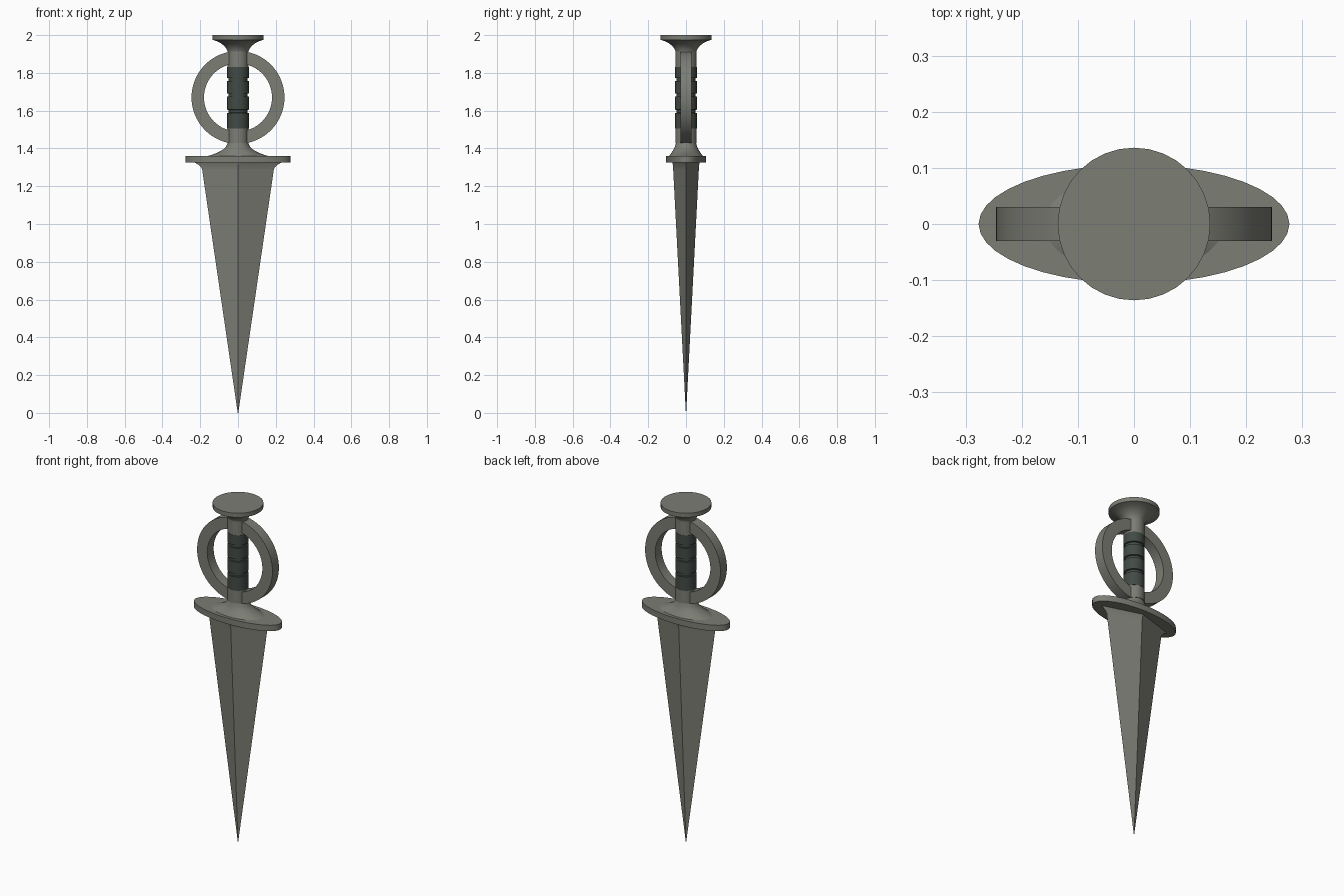
import bpy, bmesh, math

if "Cube" in bpy.data.objects:
    bpy.data.objects.remove(bpy.data.objects["Cube"])


def material(name, rgb):
    m = bpy.data.materials.new(name)
    m.diffuse_color = (*rgb, 1)
    m.use_nodes = True
    m.node_tree.nodes["Principled BSDF"].inputs["Base Color"].default_value = m.diffuse_color
    return m


METAL = material("aged grey steel", (0.20, 0.205, 0.175))
WRAP = material("dark green leather", (0.055, 0.07, 0.06))


def finish(name, bm, mat, smooth):
    bmesh.ops.recalc_face_normals(bm, faces=bm.faces)
    mesh = bpy.data.meshes.new(name)
    bm.to_mesh(mesh)
    bm.free()
    mesh.materials.append(mat)
    ob = bpy.data.objects.new(name, mesh)
    bpy.context.collection.objects.link(ob)
    if smooth:
        bpy.ops.object.select_all(action='DESELECT')
        ob.select_set(True)
        bpy.context.view_layer.objects.active = ob
        bpy.ops.object.shade_smooth_by_angle(angle=math.radians(35))
    return ob


def loft(name, rings, mat, sides=32, smooth=True):
    """Stack elliptical rings (z, x radius, y radius) and cap both ends."""
    bm = bmesh.new()
    loops = [[bm.verts.new((rx * math.cos(2 * math.pi * i / sides),
                            ry * math.sin(2 * math.pi * i / sides), z))
              for i in range(sides)] for z, rx, ry in rings]
    for a, b in zip(loops, loops[1:]):
        for i in range(sides):
            j = (i + 1) % sides
            bm.faces.new((a[i], a[j], b[j], b[i]))
    bm.faces.new(loops[0])
    bm.faces.new(loops[-1])
    return finish(name, bm, mat, smooth)


def turned(name, profile, mat):
    return loft(name, [(z, r, r) for z, r in profile], mat)


# Diamond-section blade with a short flare under the guard
loft("blade", [(0, 0.0015, 0.0008), (1.29, 0.19, 0.068), (1.302, 0.197, 0.069),
               (1.314, 0.21, 0.07), (1.327, 0.233, 0.071)],
     METAL, sides=4, smooth=False)

# Oval guard and the concave neck above it
loft("guard", [(1.325, 0.277, 0.106), (1.36, 0.277, 0.106)], METAL, sides=40)
loft("guard_neck", [(1.358, 0.168, 0.090), (1.366, 0.138, 0.085),
                    (1.378, 0.108, 0.076), (1.392, 0.082, 0.067),
                    (1.408, 0.064, 0.059), (1.432, 0.053, 0.053)], METAL)

# Metal collars at both ends of the grip
for name, z0, z1 in (("lower_collar", 1.43, 1.51), ("upper_collar", 1.83, 1.915)):
    turned(name, [(z0, 0.056), (z1, 0.056)], METAL)

# Wrapped grip: four bands separated by narrow grooves
grip = [(1.505, 0.057)]
for z in (1.596, 1.683, 1.765):
    grip += [(z - 0.009, 0.057), (z - 0.007, 0.050), (z + 0.007, 0.050), (z + 0.009, 0.057)]
turned("grip", grip + [(1.832, 0.057)], WRAP)

# Flat-sided hand ring around the grip
bm = bmesh.new()
N = 64
section = [(0.180, -0.03), (0.246, -0.03), (0.246, 0.03), (0.180, 0.03)]
loops = []
for i in range(N):
    a = 2 * math.pi * i / N
    loops.append([bm.verts.new((r * math.cos(a), y, 1.67 + r * math.sin(a)))
                  for r, y in section])
for i in range(N):
    a, b = loops[i], loops[(i + 1) % N]
    for k in range(4):
        m = (k + 1) % 4
        bm.faces.new((a[k], a[m], b[m], b[k]))
finish("hand_ring", bm, METAL, True)

# Flared pommel with a flat disc on top
turned("pommel", [(1.905, 0.054), (1.918, 0.057), (1.932, 0.064), (1.946, 0.076),
                  (1.958, 0.092), (1.968, 0.111), (1.975, 0.136), (2.0, 0.136)], METAL)
